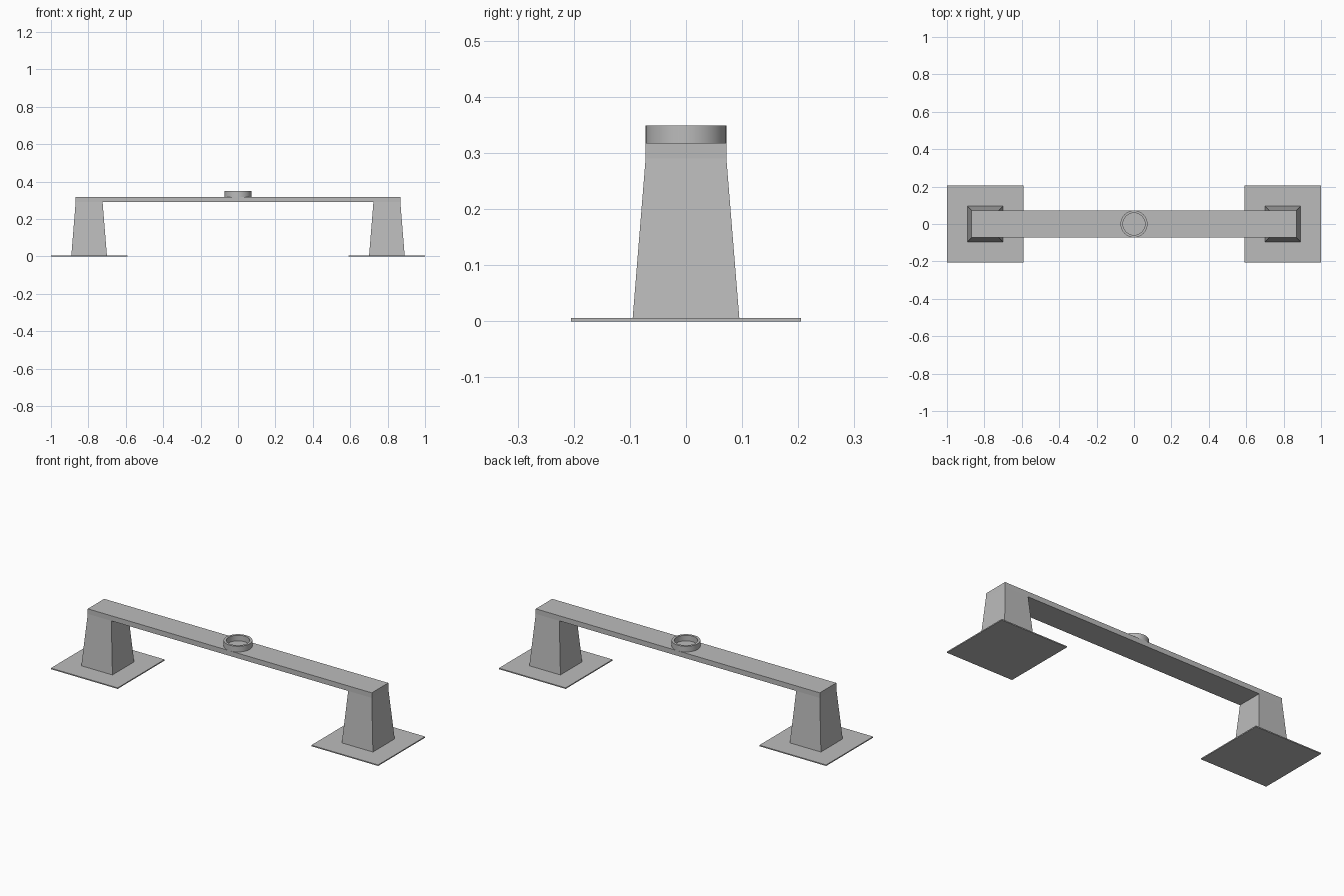
import bpy, bmesh, math

cube = bpy.data.objects.get("Cube")
if cube:
    bpy.data.objects.remove(cube, do_unlink=True)

grey = bpy.data.materials.new("plain grey")
grey.use_nodes = True
COLOUR = (0.5, 0.5, 0.5, 1)
grey.diffuse_color = COLOUR
grey.node_tree.nodes["Principled BSDF"].inputs["Base Color"].default_value = COLOUR

SPAN = 0.796      # distance of each leg from the middle
HALF = 0.072      # half width of the beam and of the leg tops
PLATE_TOP, BEAM_BOTTOM, BEAM_TOP, RING_TOP = 0.006, 0.29, 0.318, 0.349


def finish(name, bm):
    bmesh.ops.recalc_face_normals(bm, faces=bm.faces)
    mesh = bpy.data.meshes.new(name)
    bm.to_mesh(mesh)
    bm.free()
    mesh.materials.append(grey)
    obj = bpy.data.objects.new(name, mesh)
    bpy.context.collection.objects.link(obj)
    return obj


def block(name, x, z0, z1, bottom, top):
    """Box or tapered box; bottom and top are (half x, half y)."""
    bm = bmesh.new()
    bmesh.ops.create_cube(bm, size=2)
    for v in bm.verts:
        hx, hy = top if v.co.z > 0 else bottom
        v.co = (x + v.co.x * hx, v.co.y * hy, z1 if v.co.z > 0 else z0)
    return finish(name, bm)


# Base plates and tapered legs
for side, x in (("left", SPAN), ("right", -SPAN)):
    block(side + "_base_plate", x, 0, PLATE_TOP, (0.204, 0.205), (0.204, 0.205))
    block(side + "_leg", x, PLATE_TOP, BEAM_BOTTOM, (0.095, 0.095), (HALF, HALF))

# Crossbeam
beam = (SPAN + HALF, HALF)
block("crossbeam", 0, BEAM_BOTTOM, BEAM_TOP, beam, beam)

# Open ring on the middle of the beam, turned from a closed section
bm = bmesh.new()
section = [(0.059, BEAM_TOP), (HALF, BEAM_TOP), (HALF, RING_TOP), (0.059, RING_TOP)]
verts = [bm.verts.new((r, 0, z)) for r, z in section]
edges = [bm.edges.new((verts[i - 1], verts[i])) for i in range(4)]
bmesh.ops.spin(bm, geom=verts + edges, cent=(0, 0, 0), axis=(0, 0, 1),
               angle=math.tau, steps=48, use_merge=True)
bmesh.ops.remove_doubles(bm, verts=bm.verts, dist=0.0001)
ring = finish("ring", bm)
bpy.ops.object.select_all(action='DESELECT')
ring.select_set(True)
bpy.context.view_layer.objects.active = ring
bpy.ops.object.shade_smooth_by_angle(angle=math.radians(30))
